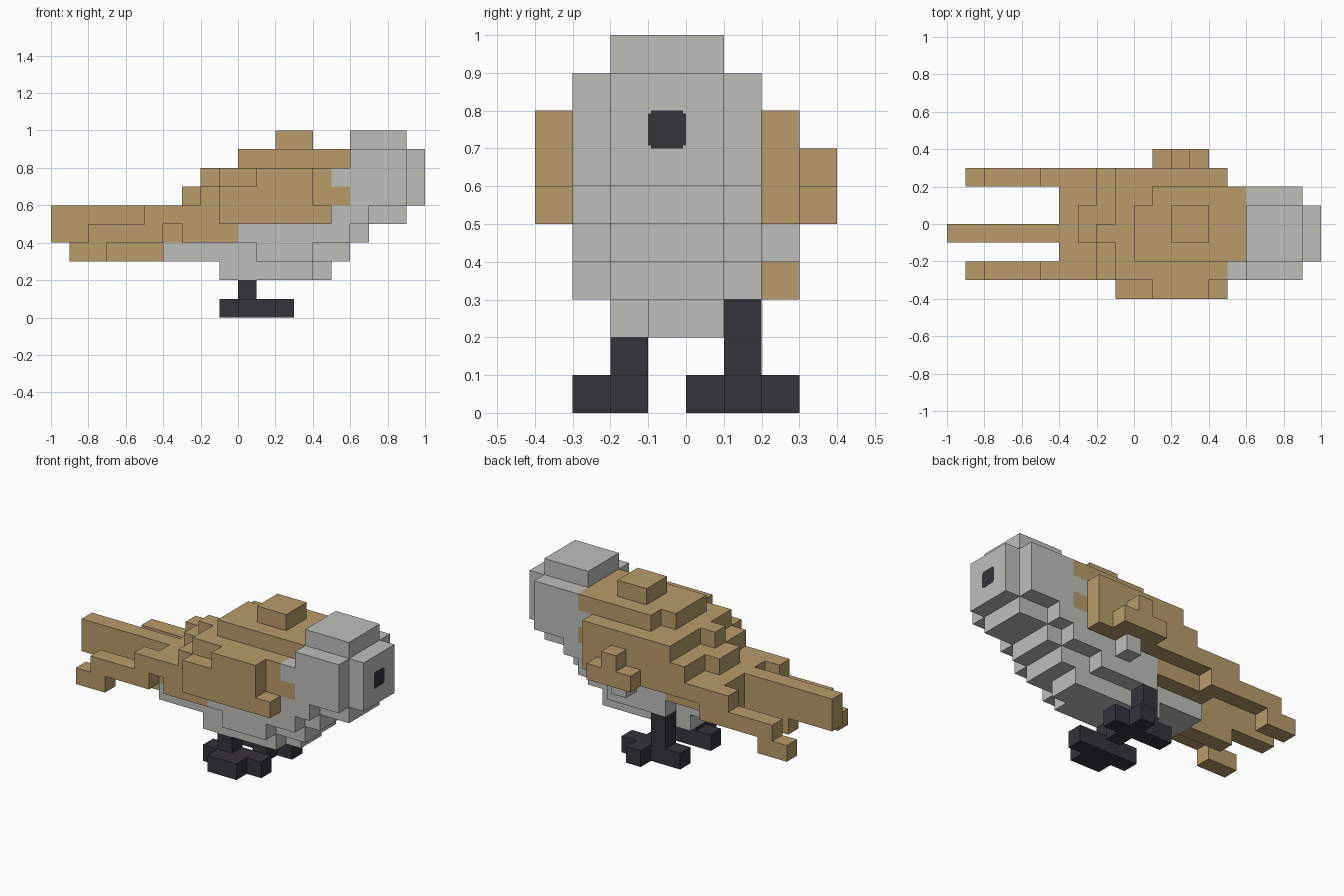
import bpy, bmesh
from mathutils import Vector

cube = bpy.data.objects.get("Cube")
if cube:
    bpy.data.objects.remove(cube, do_unlink=True)

U = 0.1  # block size
filled = {}  # part name -> set of unit blocks
colour = {}  # part name -> material


def material(name, r, g, b):
    m = bpy.data.materials.new(name)
    m.use_nodes = True
    m.diffuse_color = (r, g, b, 1)
    bsdf = m.node_tree.nodes["Principled BSDF"]
    bsdf.inputs["Base Color"].default_value = (r, g, b, 1)
    bsdf.inputs["Roughness"].default_value = 0.8
    return m


TAN = material("tan feathers", 0.479, 0.332, 0.147)
GREY = material("pale grey feathers", 0.515, 0.521, 0.491)
DARK = material("dark charcoal", 0.036, 0.033, 0.042)


def box(x0, x1, y0, y1, z0, z1):
    return {(x, y, z) for x in range(x0, x1)
            for y in range(y0, y1) for z in range(z0, z1)}


def wide(x0, x1, z0, z1):
    """Full body width."""
    return box(x0, x1, -3, 2, z0, z1)


def core(x0, x1, z0, z1):
    """Body width less one block on each side."""
    return box(x0, x1, -2, 1, z0, z1)


def part(name, mat, *groups):
    filled[name] = set().union(*groups)
    colour[name] = mat


def finish(bm, name, mat):
    me = bpy.data.meshes.new(name)
    bm.to_mesh(me)
    bm.free()
    me.materials.append(mat)
    bpy.context.collection.objects.link(bpy.data.objects.new(name, me))


def skin(name, solid):
    """Outer skin of a group of blocks, with flat areas merged."""
    bm = bmesh.new()
    for c in sorted(filled[name]):
        for axis in range(3):
            for side in (0, 1):
                n = list(c)
                n[axis] += 2 * side - 1
                if tuple(n) in solid:
                    continue
                a, b = (axis + 1) % 3, (axis + 2) % 3
                quad = []
                for da, db in ((0, 0), (1, 0), (1, 1), (0, 1)):
                    p = Vector(c)
                    p[axis] += side
                    p[a] += da
                    p[b] += db
                    quad.append(bm.verts.new(p * U))
                bm.faces.new(quad if side else quad[::-1])
    bmesh.ops.remove_doubles(bm, verts=bm.verts[:], dist=1e-4)
    bmesh.ops.dissolve_limit(bm, angle_limit=0.02, verts=bm.verts[:], edges=bm.edges[:])
    finish(bm, name, colour[name])


# Head with a crown, a face block and a cheek on each side
cheeks = wide(5, 6, 7, 8) - core(5, 6, 7, 8)
part("head", GREY, wide(6, 9, 6, 9), core(9, 10, 6, 9), core(6, 9, 9, 10), cheeks)

# Breast and belly, narrowing downwards
part("breast", GREY, wide(5, 7, 5, 6), core(7, 9, 5, 6), wide(0, 6, 4, 5),
     core(6, 7, 4, 5), box(2, 3, 2, 3, 4, 5))
part("belly", GREY, core(-4, 6, 3, 4), wide(1, 4, 3, 4), box(0, 1, 1, 2, 3, 4),
     core(-1, 4, 2, 3), box(4, 5, -1, 1, 2, 3))

# Back, stepping up towards the shoulders
part("back", TAN, core(-4, 0, 4, 5), wide(-3, 0, 4, 5), box(-4, 0, 1, 2, 4, 5),
     wide(-4, 5, 5, 6),
     wide(-2, 6, 6, 7), box(-3, -2, -1, 1, 6, 7),
     wide(-1, 5, 7, 8), core(5, 6, 7, 8), box(-2, -1, -1, 0, 7, 8),
     core(0, 6, 8, 9), box(1, 6, 1, 2, 8, 9), box(2, 4, -1, 1, 9, 10))


# Wings: each ends in a trailing feather that steps down
def feather(y):
    return (box(-5, -4, y, y + 1, 5, 6) | box(-8, -4, y, y + 1, 4, 5)
            | box(-9, -7, y, y + 1, 3, 4))


part("right_wing", TAN, feather(-3), box(-1, 5, -4, -3, 5, 6),
     box(-1, 4, -4, -3, 6, 7), box(1, 4, -4, -3, 7, 8))
part("left_wing", TAN, feather(2), box(-4, -3, 2, 3, 4, 5), box(-4, 5, 2, 3, 5, 6),
     box(-2, 5, 2, 3, 6, 7), box(-1, 5, 2, 3, 7, 8),
     box(1, 4, 3, 4, 5, 6), box(2, 3, 3, 4, 6, 7))

# Tail
part("tail", TAN, box(-10, -4, -1, 0, 4, 6), box(-7, -4, -1, 0, 3, 4))

# Legs: a shin, a long foot and side toes
for side, y, top in (("right", -2, 2), ("left", 1, 3)):
    toes = box(0, 2, -3, -2, 0, 1) if side == "right" else box(1, 2, 0, 3, 0, 1)
    part(side + "_leg", DARK, box(0, 1, y, y + 1, 1, top),
         box(-1, 3, y, y + 1, 0, 1), toes)

everything = set().union(*filled.values())
for name in filled:
    skin(name, everything)

# Eye: thin dark plate with notched corners on the face
bm = bmesh.new()
w, n = 0.05, 0.042
face = bm.faces.new([bm.verts.new((1.001, sy * a - 0.05, sz * b + 0.75))
                     for sy, sz, turn in ((1, 1, 1), (-1, 1, -1), (-1, -1, 1), (1, -1, -1))
                     for a, b in ((w, n), (n, n), (n, w))[::turn]])
ext = bmesh.ops.extrude_face_region(bm, geom=[face])
bmesh.ops.translate(bm, vec=(-0.003, 0, 0),
                    verts=[v for v in ext["geom"] if isinstance(v, bmesh.types.BMVert)])
bmesh.ops.recalc_face_normals(bm, faces=bm.faces[:])
finish(bm, "eye", DARK)
